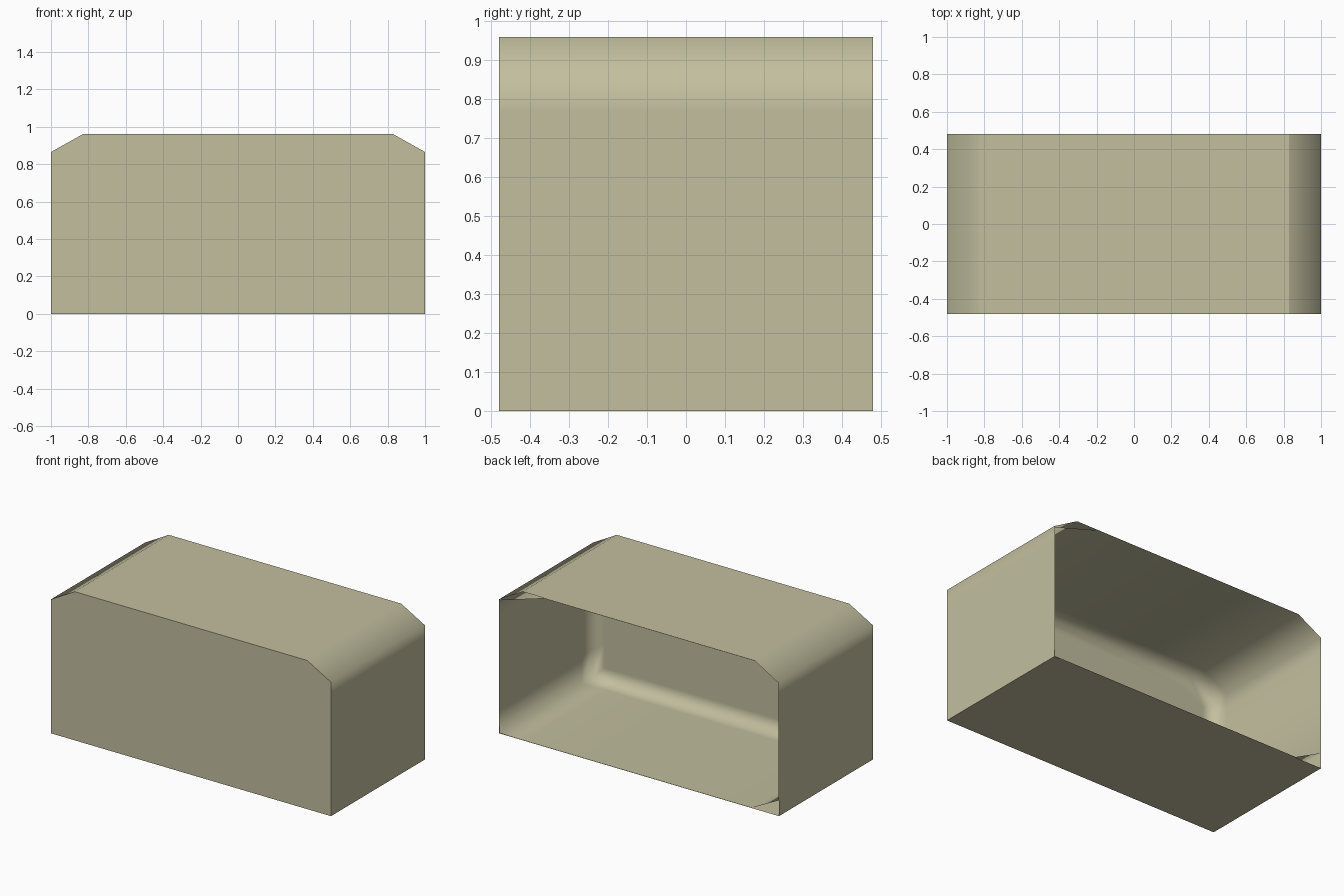
import bpy, bmesh
from math import radians

if "Cube" in bpy.data.objects:
    bpy.data.objects.remove(bpy.data.objects["Cube"])

D = 0.48   # half depth
H = 0.96   # height
T = 0.004  # gap between casing and lining

olive = bpy.data.materials.new("olive")
olive.diffuse_color = (0.54, 0.52, 0.345, 1)
olive.use_nodes = True
olive.node_tree.nodes["Principled BSDF"].inputs["Base Color"].default_value = olive.diffuse_color


def open_shell(name, rings, angle, inward=False, sharp=()):
    """Loft rings of (y, profile) and cap the first ring; the last stays open."""
    bm = bmesh.new()
    loops = [[bm.verts.new((x, y, z)) for x, z in prof] for y, prof in rings]
    for a, b in zip(loops, loops[1:]):
        for i in range(len(a)):
            j = (i + 1) % len(a)
            quad = (a[i], b[i], b[j], a[j])
            bm.faces.new(quad[::-1] if inward else quad)
        for i in sharp:
            bm.edges.get((a[i], b[i])).smooth = False
    bm.faces.new(loops[0][::-1] if inward else loops[0])
    me = bpy.data.meshes.new(name)
    bm.to_mesh(me)
    bm.free()
    me.materials.append(olive)
    ob = bpy.data.objects.new(name, me)
    bpy.context.collection.objects.link(ob)
    bpy.ops.object.select_all(action='DESELECT')
    ob.select_set(True)
    bpy.context.view_layer.objects.active = ob
    bpy.ops.object.shade_smooth_by_angle(angle=radians(angle), keep_sharp_edges=True)
    return ob


# Outer casing: flat base, sloped upper edges, open at the back
half = [(1, 0), (1, 0.77), (1, 0.865), (0.83, H)]
outer = half + [(-x, z) for x, z in reversed(half)]
open_shell("outer_casing", [(-D, outer), (D, outer)], 65, sharp=(3, 4))

# Inner lining: softly shaded corners, just inside the casing
s = 1 - T
inner = [(0.82, T), (s, T), (s, 0.18), (s, 0.76), (s, 0.86), (0.68, H - T),
         (-0.83, H - T), (-s, 0.86), (-s, 0.76), (-s, 0.1), (-0.81, T)]


def inset(prof, d):
    return [(x * (1 - d), H / 2 + (z - H / 2) * (1 - 2 * d)) for x, z in prof]


open_shell("inner_lining",
           [(-D + T, inset(inner, 0.08)), (-D + T, inner),
            (-D + 0.12, inner), (D, inner)],
           150, inward=True)
